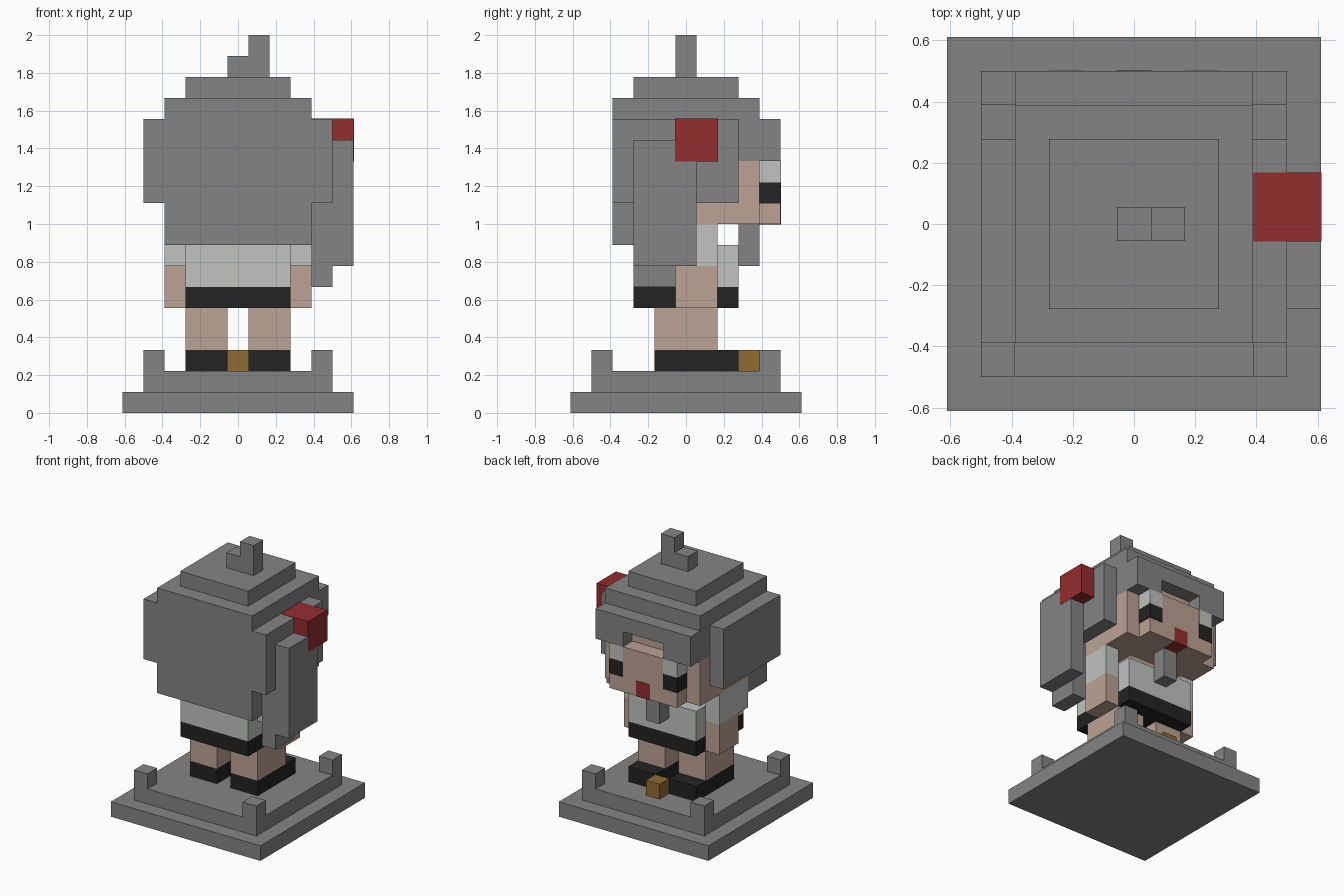
import bpy
import bmesh
from mathutils import Vector

start_cube = bpy.data.objects.get("Cube")
if start_cube:
    bpy.data.objects.remove(start_cube, do_unlink=True)

CELL = 2 / 18    # edge of one grid block
WIDTH = 11       # blocks across the plinth
DETAIL = 0.002   # how far inlaid details stand proud


def make_material(name, srgb):
    linear = [((c / 255 + 0.055) / 1.055) ** 2.4 for c in srgb]
    mat = bpy.data.materials.new(name)
    mat.use_nodes = True
    mat.diffuse_color = (*linear, 1)
    bsdf = mat.node_tree.nodes["Principled BSDF"]
    bsdf.inputs["Base Color"].default_value = (*linear, 1)
    bsdf.inputs["Roughness"].default_value = 0.9
    return mat


grey = make_material("stone_grey", (132, 132, 132))
white = make_material("cloth_white", (192, 195, 192))
black = make_material("black", (35, 35, 35))
skin = make_material("skin", (188, 162, 149))
red = make_material("red", (147, 45, 47))
gold = make_material("gold", (145, 107, 52))


def block(name, mat, x, y, z, grow=0):
    """Box spanning block ranges x, y, z, counted from the plinth corner."""
    half = WIDTH / 2
    low = Vector((x[0] - half, y[0] - half, z[0])) * CELL
    high = Vector((x[1] - half, y[1] - half, z[1])) * CELL
    size = high - low + Vector((grow, grow, grow)) * 2
    bm = bmesh.new()
    bmesh.ops.create_cube(bm, size=1)
    bmesh.ops.scale(bm, vec=size, verts=bm.verts)
    mesh = bpy.data.meshes.new(name)
    bm.to_mesh(mesh)
    bm.free()
    mesh.materials.append(mat)
    obj = bpy.data.objects.new(name, mesh)
    obj.location = (low + high) / 2
    bpy.context.collection.objects.link(obj)
    return obj


def pair(name, mat, x, y, z, grow=0):
    """The same box on the right and, mirrored, on the left."""
    block("right_" + name, mat, x, y, z, grow)
    block("left_" + name, mat, (WIDTH - x[1], WIDTH - x[0]), y, z, grow)


# Plinth with corner posts
block("plinth_base", grey, (0, 11), (0, 11), (0, 1))
block("plinth_step", grey, (1, 10), (1, 10), (1, 2))
pair("rear_post", grey, (1, 2), (1, 2), (2, 3))
pair("face_side_post", grey, (1, 2), (9, 10), (2, 3))

# Feet and legs
pair("shoe", black, (3, 5), (4, 8), (2, 3))
pair("leg", skin, (3, 5), (4, 7), (3, 5))
block("gold_cube", gold, (5, 6), (8, 9), (2, 3))

# Body and arms
block("skirt", black, (3, 8), (3, 8), (5, 6))
block("shirt", white, (3, 8), (3, 8), (6, 8))
block("tie", grey, (5, 6), (8, 9), (7, 9))
block("neck", skin, (4, 7), (4, 7), (8, 9))
pair("arm", skin, (2, 3), (5, 7), (5, 7))
pair("sleeve", white, (2, 3), (4, 7), (7, 9))

# Head and face
block("head", skin, (2, 9), (4, 9), (9, 12))
block("face", skin, (3, 8), (9, 10), (9, 12))
block("forehead", skin, (4, 7), (8, 9), (12, 13), DETAIL)
pair("eye_white", white, (3, 4), (9, 10), (11, 12), DETAIL)
pair("pupil", black, (3, 4), (9, 10), (10, 11), DETAIL)
block("mouth", red, (5, 6), (9, 10), (9, 10), DETAIL)

# Hair cap, fringe and side locks
block("back_hair", grey, (2, 9), (2, 4), (8, 12))
block("hair_cap", grey, (2, 9), (2, 9), (12, 15))
block("crown", grey, (3, 8), (3, 8), (15, 16))
block("top_tuft_base", grey, (5, 7), (5, 6), (16, 17))
block("top_tuft_tip", grey, (6, 7), (5, 6), (17, 18))
block("fringe", grey, (2, 9), (9, 10), (13, 14))
pair("fringe_end", grey, (2, 4), (9, 10), (12, 13))
pair("side_hair", grey, (1, 2), (2, 8), (10, 14))

# Side ponytail with its red band
block("ponytail", grey, (10, 11), (3, 6), (7, 13))
block("ponytail_end", grey, (9, 10), (3, 5), (6, 10))
block("hair_band", red, (9, 11), (5, 7), (12, 14), DETAIL)
